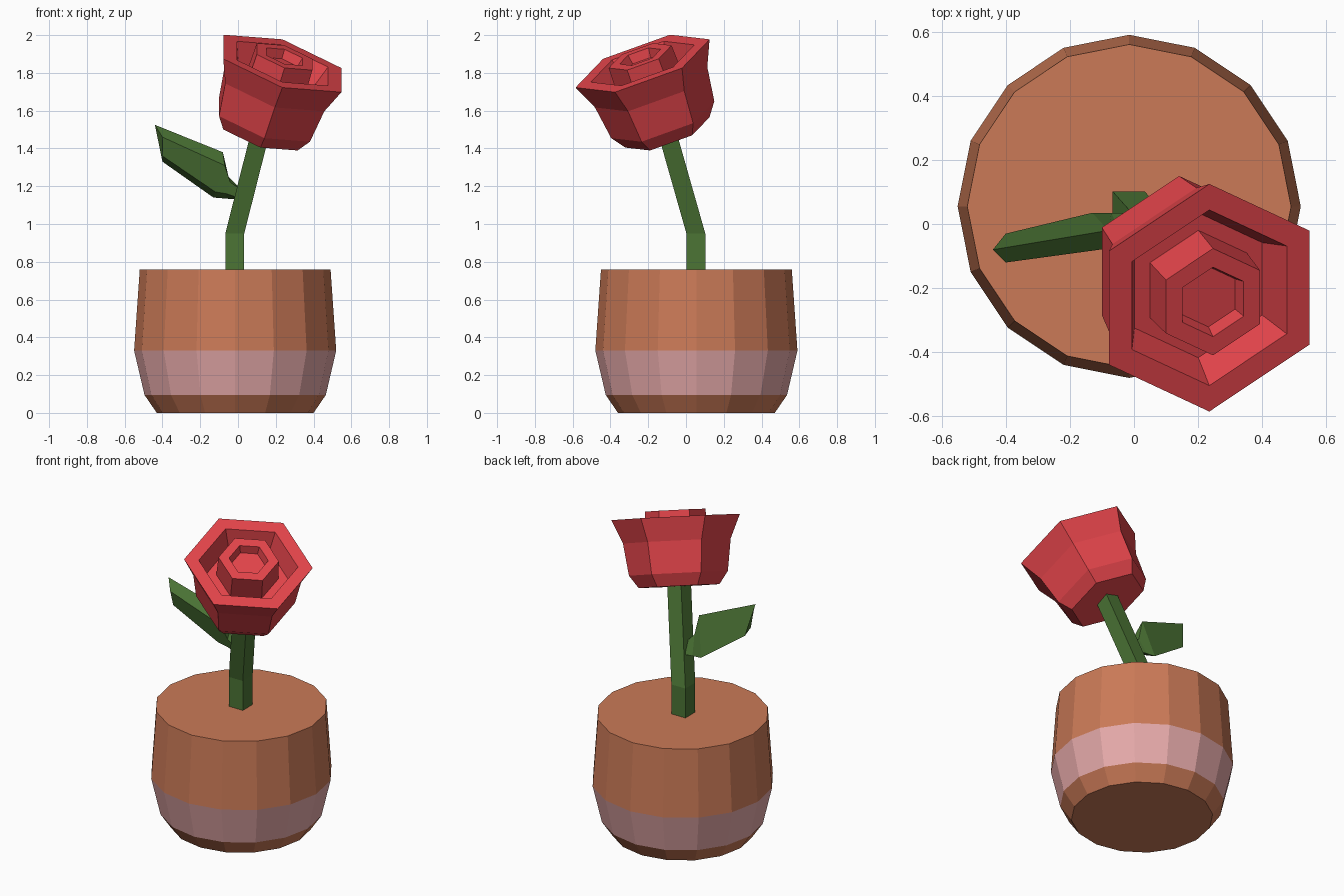
import bpy, bmesh
from math import cos, sin, tau
from mathutils import Vector

if "Cube" in bpy.data.objects:
    bpy.data.objects.remove(bpy.data.objects["Cube"])


def material(name, rgb):
    m = bpy.data.materials.new(name)
    m.diffuse_color = (*rgb, 1)
    m.use_nodes = True
    m.node_tree.nodes["Principled BSDF"].inputs["Base Color"].default_value = m.diffuse_color
    return m


def loft(name, rings, mats, band=None):
    """Skin a list of equal-length point rings, cap both ends; 'band' is the span with the 2nd material."""
    bm = bmesh.new()
    rows = [[bm.verts.new(p) for p in ring] for ring in rings]
    n = len(rows[0])
    for k, (a, b) in enumerate(zip(rows, rows[1:])):
        for i in range(n):
            j = (i + 1) % n
            f = bm.faces.new((a[i], a[j], b[j], b[i]))
            f.material_index = 1 if k == band else 0
    bm.faces.new(rows[0][::-1])
    bm.faces.new(rows[-1])
    bmesh.ops.recalc_face_normals(bm, faces=bm.faces)
    mesh = bpy.data.meshes.new(name)
    bm.to_mesh(mesh)
    bm.free()
    for m in mats:
        mesh.materials.append(m)
    ob = bpy.data.objects.new(name, mesh)
    bpy.context.collection.objects.link(ob)
    return ob


def rings_along(centre, axis, side, profile, sides):
    """Regular polygon rings of (radius, height) around an axis."""
    c, w = Vector(centre), Vector(axis).normalized()
    v = w.cross(Vector(side)).normalized()
    u = v.cross(w)
    return [[c + w * h + (u * cos(tau * i / sides) + v * sin(tau * i / sides)) * r
             for i in range(sides)] for r, h in profile]


clay = material("clay", (0.594, 0.194, 0.095))
pink = material("pink_band", (0.79, 0.40, 0.40))
green = material("leaf_green", (0.072, 0.178, 0.036))
red = material("petal_red", (0.776, 0.059, 0.07))

# Round 16-sided pot with a pink band
loft("pot", rings_along((-0.015, 0.055, 0), (0, 0, 1), (1, 0, 0),
     [(0.415, 0), (0.48, 0.095), (0.535, 0.33), (0.505, 0.76)], 16), [clay, pink], band=1)

# Square stem, upright then leaning to the flower
path = [(-0.017, 0.052, 0.7), (-0.017, 0.052, 0.95), (0.14, -0.124, 1.57)]
s = 0.05
loft("stem", [[(x + a * s, y + b * s, z) for a, b in ((-1, -1), (1, -1), (1, 1), (-1, 1))]
              for x, y, z in path], [green])

# Six-sided tilted flower: outer cup, moat, inner bud and its hollow
loft("flower", rings_along((0.235, -0.23, 1.85), (0.287, -0.324, 0.901), (0, 0.942, 0.338),
     [(0.237, -0.405), (0.29, -0.33), (0.316, -0.14), (0.377, 0), (0.291, 0), (0.24, -0.12),
      (0.182, -0.12), (0.177, 0.04), (0.115, 0.04), (0.1, -0.01)], 6), [red])

# Thick leaf: sections from tip to stem (back top, back bottom, front bottom, front top)
loft("leaf", [
    [(-0.44, -0.08, 1.525), (-0.4, -0.03, 1.33), (-0.4, -0.09, 1.36), (-0.4, -0.12, 1.46)],
    [(-0.08, -0.02, 1.38), (-0.13, 0.035, 1.14), (-0.12, -0.03, 1.17), (-0.07, -0.075, 1.31)],
    [(-0.05, -0.015, 1.25), (-0.07, 0.035, 1.135), (-0.06, -0.03, 1.16), (-0.04, -0.05, 1.22)],
    [(0.01, -0.02, 1.19), (-0.01, 0.035, 1.13), (0.0, -0.03, 1.14), (0.02, -0.045, 1.18)],
], [green])
